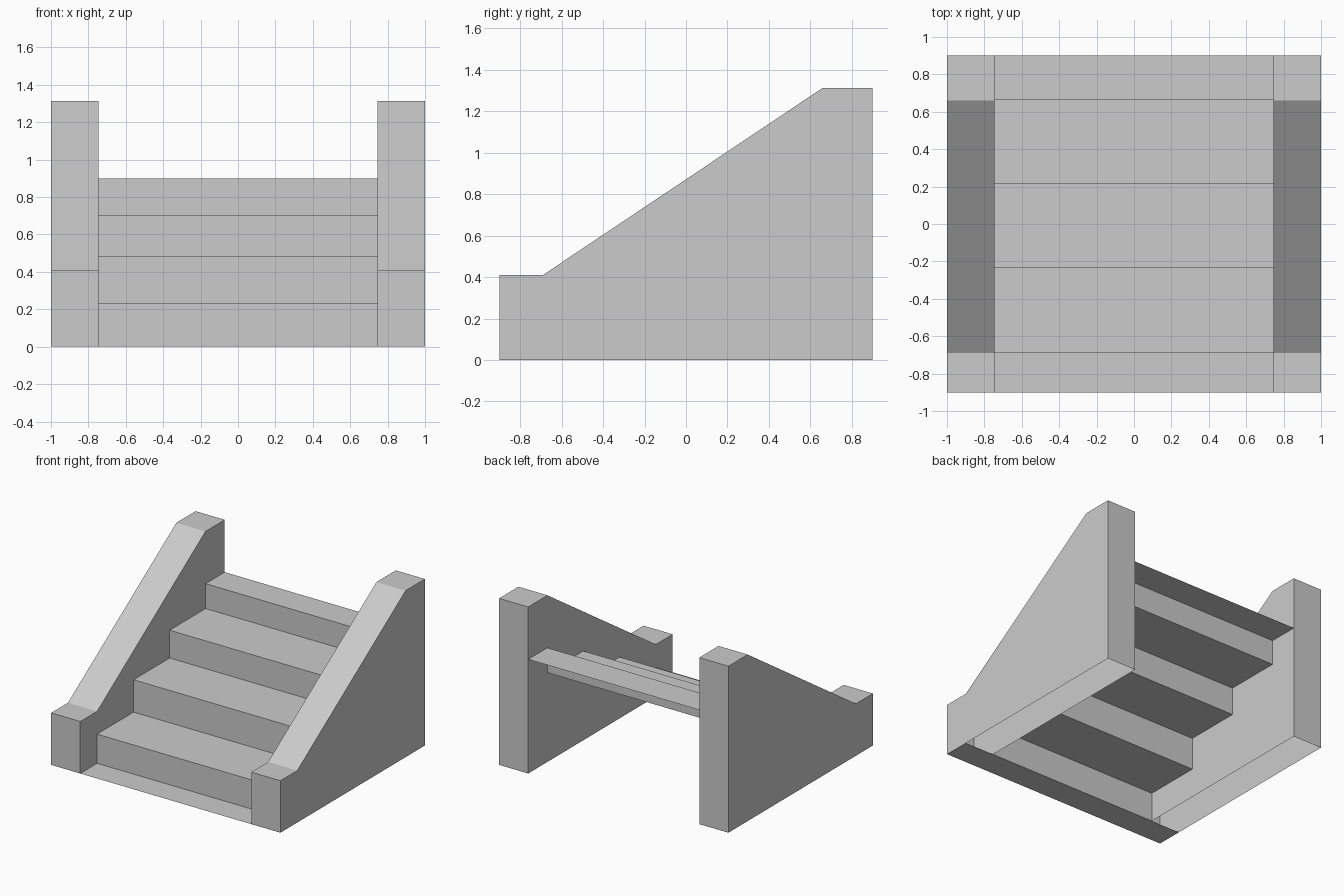
import bpy
import bmesh

if "Cube" in bpy.data.objects:
    bpy.data.objects.remove(bpy.data.objects["Cube"])

WALL_IN, WALL_OUT = 0.746, 1.0
FRONT, BACK = -0.9, 0.9


def make_object(name, bm):
    mesh = bpy.data.meshes.new(name)
    bm.to_mesh(mesh)
    bm.free()
    obj = bpy.data.objects.new(name, mesh)
    bpy.context.collection.objects.link(obj)
    return obj


def profile_strip(bm, profile, x0, x1):
    """Sweep an open (y, z) profile from x0 to x1; return both vertex rows."""
    rows = [[bm.verts.new((x, y, z)) for y, z in profile] for x in (x0, x1)]
    a, b = rows
    for i in range(len(profile) - 1):
        bm.faces.new((a[i], b[i], b[i + 1], a[i + 1]))
    return rows


# Hollow side wall with sloped top, open underneath, mirrored to the other side
bm = bmesh.new()
wall_profile = [(FRONT, 0), (FRONT, 0.41), (-0.69, 0.41),
                (0.66, 1.313), (BACK, 1.313), (BACK, 0)]
inner, outer = profile_strip(bm, wall_profile, WALL_IN, WALL_OUT)
bm.faces.new(inner)
bm.faces.new(outer[::-1])
wall = make_object("side_walls", bm)
wall.modifiers.new("mirror", 'MIRROR').use_axis[0] = True

# Thin folded sheet of risers and treads
riser_y = [-0.69, -0.235, 0.214, 0.662]
tread_z = [0, 0.23, 0.485, 0.704, 0.90]
steps_profile = []
for i, y in enumerate(riser_y):
    steps_profile += [(y, tread_z[i]), (y, tread_z[i + 1])]
steps_profile.append((BACK, tread_z[-1]))
bm = bmesh.new()
profile_strip(bm, steps_profile, -WALL_IN, WALL_IN)
make_object("steps", bm)

# Ground-level strip across the full front
bm = bmesh.new()
profile_strip(bm, [(FRONT, 0), (riser_y[0], 0)], -WALL_OUT, WALL_OUT)
make_object("bottom_tread", bm)
